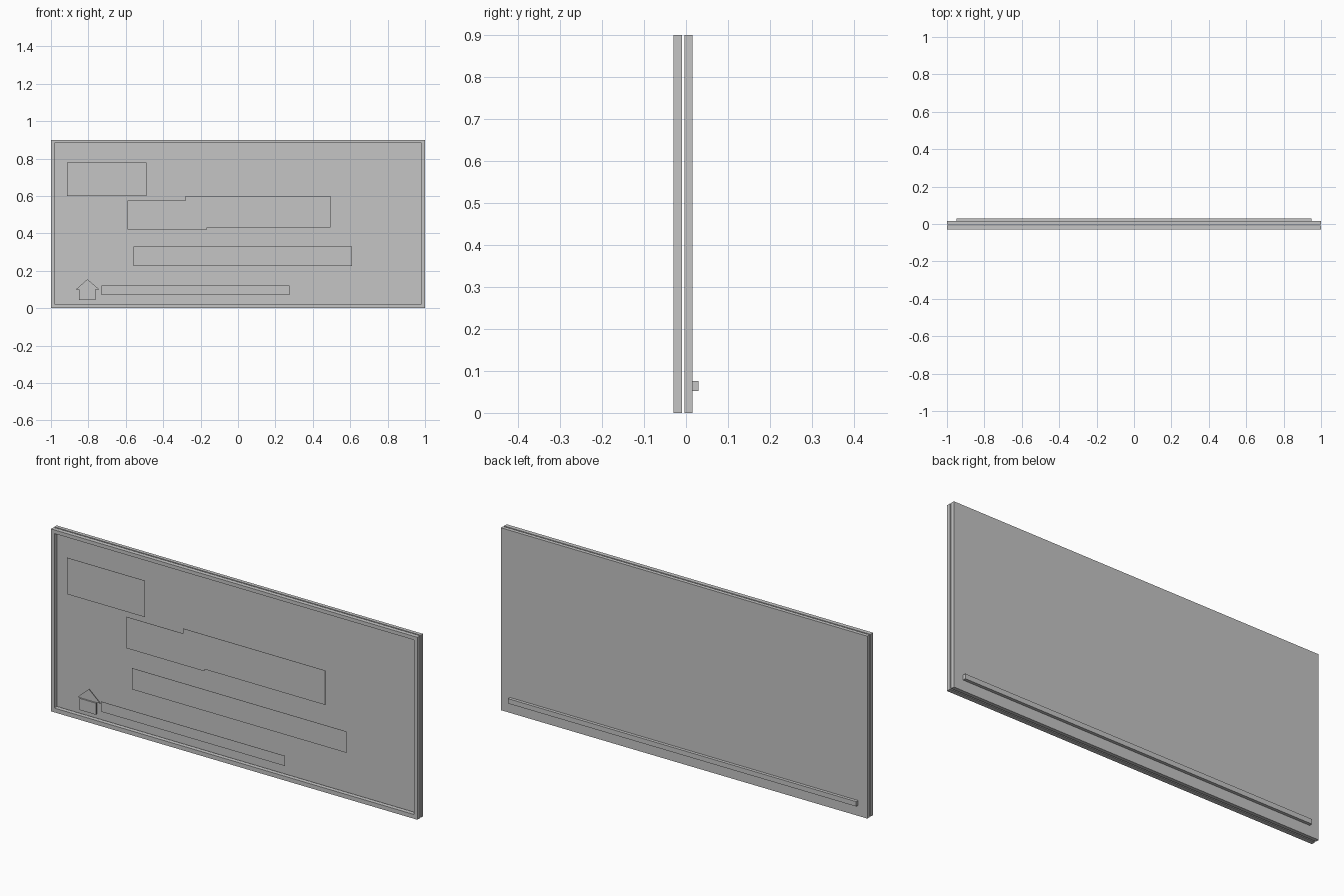
import bpy, bmesh

if "Cube" in bpy.data.objects:
    bpy.data.objects.remove(bpy.data.objects["Cube"])

grey = bpy.data.materials.new("light_grey")
grey.diffuse_color = (0.56, 0.56, 0.56, 1.0)
grey.use_nodes = True
grey.node_tree.nodes["Principled BSDF"].inputs["Base Color"].default_value = grey.diffuse_color


def prism(name, outline, y0, y1):
    """Extrude an (x, z) outline from y0 to y1."""
    mesh = bpy.data.meshes.new(name)
    bm = bmesh.new()
    face = bm.faces.new([bm.verts.new((x, y0, z)) for x, z in outline])
    ext = bmesh.ops.extrude_face_region(bm, geom=[face])
    moved = [v for v in ext["geom"] if isinstance(v, bmesh.types.BMVert)]
    bmesh.ops.translate(bm, verts=moved, vec=(0, y1 - y0, 0))
    bmesh.ops.recalc_face_normals(bm, faces=bm.faces)
    bm.to_mesh(mesh)
    bm.free()
    mesh.materials.append(grey)
    ob = bpy.data.objects.new(name, mesh)
    bpy.context.collection.objects.link(ob)
    return ob


def rect(x0, x1, z0, z1):
    return [(x0, z0), (x1, z0), (x1, z1), (x0, z1)]


# Backing board and the rail along its back
prism("back_panel", rect(-1, 1, 0, 0.9), -0.003, 0.015)
prism("back_rail", rect(-0.95, 0.95, 0.052, 0.076), 0.015, 0.03)

# Border frame: one ring of four quads, extruded in depth
outer = rect(-1, 1, 0, 0.9)
inner = rect(-0.982, 0.982, 0.021, 0.882)
mesh = bpy.data.meshes.new("front_frame")
bm = bmesh.new()
rings = [[bm.verts.new((x, y, z)) for x, z in pts]
         for pts, y in ((outer, -0.03), (inner, -0.03), (inner, -0.009), (outer, -0.009))]
for a, b in zip(rings, rings[1:] + rings[:1]):
    for i in range(4):
        j = (i + 1) % 4
        bm.faces.new((a[i], a[j], b[j], b[i]))
bmesh.ops.recalc_face_normals(bm, faces=bm.faces)
bm.to_mesh(mesh)
bm.free()
mesh.materials.append(grey)
bpy.context.collection.objects.link(bpy.data.objects.new("front_frame", mesh))

# Thin blank plates held in front of the board, inside the frame depth
step_outline = [(-0.59, 0.42), (-0.165, 0.42), (-0.165, 0.43), (0.495, 0.43),
                (0.495, 0.60), (-0.28, 0.60), (-0.28, 0.575), (-0.59, 0.575)]
plates = {
    "top_left_plate": rect(-0.915, -0.49, 0.60, 0.78),
    "stepped_plate": step_outline,
    "middle_plate": rect(-0.56, 0.61, 0.225, 0.33),
    "bottom_plate": rect(-0.73, 0.275, 0.07, 0.12),
}
for name, outline in plates.items():
    prism(name, outline, -0.027, -0.026)

# Small house icon
prism("house_body", rect(-0.85, -0.762, 0.043, 0.1), -0.02, -0.011)
prism("house_roof", [(-0.867, 0.1), (-0.742, 0.1), (-0.805, 0.155)], -0.013, -0.010)
